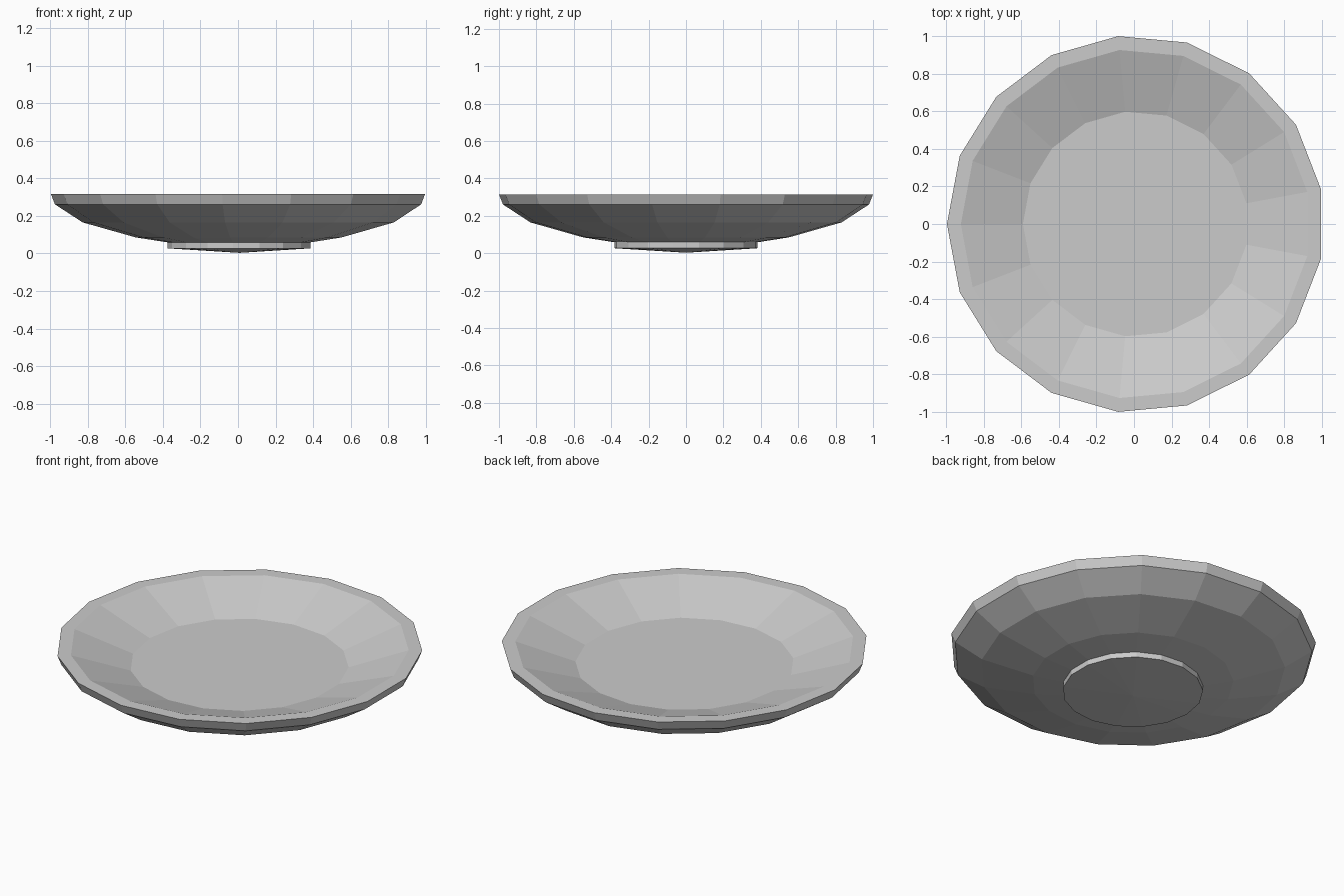
import bpy, bmesh, math

if "Cube" in bpy.data.objects:
    bpy.data.objects.remove(bpy.data.objects["Cube"])

SIDES = 17
X_OFFSET = 0.0085   # recentres the odd-sided outline


def lathe(name, profile):
    """Revolve (radius, z) points into a faceted solid; radius 0 makes a pole."""
    bm = bmesh.new()
    rings = []
    for r, z in profile:
        if r == 0:
            rings.append([bm.verts.new((X_OFFSET, 0, z))] * SIDES)
        else:
            rings.append([bm.verts.new((
                r * math.cos(math.pi + 2 * math.pi * i / SIDES) + X_OFFSET,
                r * math.sin(math.pi + 2 * math.pi * i / SIDES), z))
                for i in range(SIDES)])
    for low, high in zip(rings, rings[1:]):
        for i in range(SIDES):
            j = (i + 1) % SIDES
            corners = list(dict.fromkeys((low[i], low[j], high[j], high[i])))
            bm.faces.new(corners)
    # flat cap where the profile stops at an open ring
    if profile[-1][0] > 0:
        bm.faces.new(rings[-1])
    bmesh.ops.recalc_face_normals(bm, faces=bm.faces)
    mesh = bpy.data.meshes.new(name)
    bm.to_mesh(mesh)
    bm.free()
    obj = bpy.data.objects.new(name, mesh)
    bpy.context.collection.objects.link(obj)
    return obj


# Whole dish: pointed base, foot, outer wall, flat rim, sloped inside, flat floor
lathe("dish", [
    (0, 0.003), (0.385, 0.027),                 # base underside
    (0.385, 0.059),                             # foot wall
    (0.552, 0.085), (0.835, 0.165),             # outer wall
    (0.983, 0.261), (1.004, 0.315),             # rim band
    (0.93, 0.315), (0.60, 0.203),               # rim top and inner slope to floor
])
